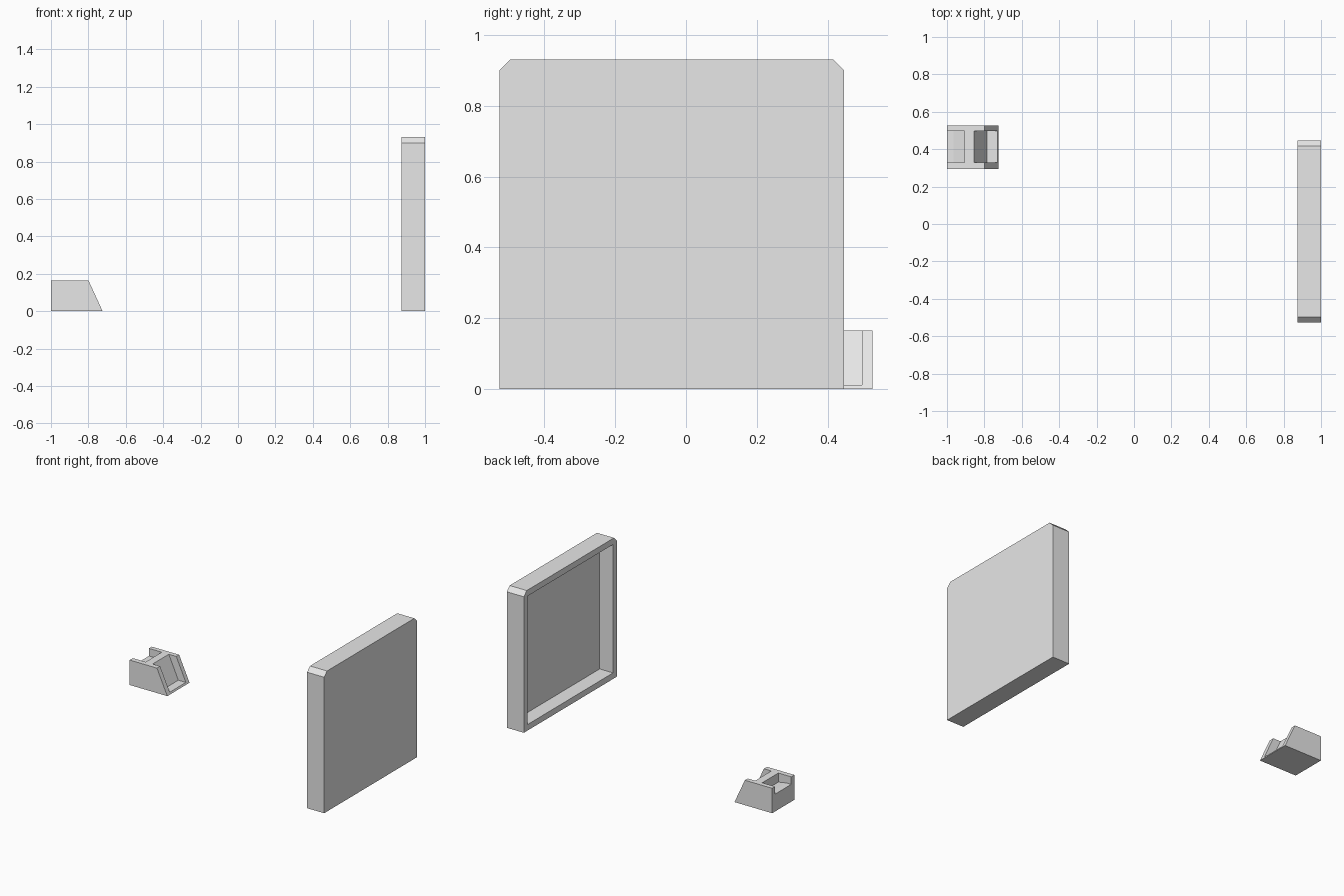
import bpy
import bmesh
from mathutils import Vector

if "Cube" in bpy.data.objects:
    bpy.data.objects.remove(bpy.data.objects["Cube"])

grey = bpy.data.materials.new("light_grey")
grey.diffuse_color = (0.8, 0.8, 0.8, 1)
grey.use_nodes = True
grey.node_tree.nodes["Principled BSDF"].inputs["Base Color"].default_value = grey.diffuse_color


def prism(name, profile, axis, lo, hi):
    """Extrude a closed profile along x (points are y, z) or along y (points are x, z)."""
    place = (lambda p: (lo, p[0], p[1])) if axis == "x" else (lambda p: (p[0], lo, p[1]))
    step = Vector((hi - lo, 0, 0)) if axis == "x" else Vector((0, hi - lo, 0))
    bm = bmesh.new()
    face = bm.faces.new([bm.verts.new(place(p)) for p in profile])
    grown = bmesh.ops.extrude_face_region(bm, geom=[face], use_keep_orig=True)["geom"]
    bmesh.ops.translate(bm, vec=step, verts=[g for g in grown if isinstance(g, bmesh.types.BMVert)])
    bmesh.ops.recalc_face_normals(bm, faces=bm.faces[:])
    mesh = bpy.data.meshes.new(name)
    bm.to_mesh(mesh)
    bm.free()
    mesh.materials.append(grey)
    obj = bpy.data.objects.new(name, mesh)
    bpy.context.collection.objects.link(obj)
    return obj


def cut(target, cutter):
    """Subtract the cutter and remove it afterwards."""
    cutter.hide_render = True
    mod = target.modifiers.new("cut", "BOOLEAN")
    mod.operation = "DIFFERENCE"
    mod.solver = "EXACT"
    mod.object = cutter
    bpy.context.view_layer.objects.active = target
    bpy.ops.object.modifier_apply(modifier=mod.name)
    bpy.data.objects.remove(cutter)


# Upright panel with clipped top corners
y0, y1, top, c = -0.527, 0.446, 0.93, 0.03
panel = prism("panel", [(y0, 0), (y1, 0), (y1, top - c), (y1 - c, top),
                        (y0 + c, top), (y0, top - c)], "x", 0.875, 1.0)

# Shallow tray recess in the inner side of the panel
b = 0.04
cut(panel, prism("panel_recess", [(y0 + b, b), (y1 - b, b), (y1 - b, top - b),
                                  (y0 + b, top - b)], "x", 0.8, 0.973))

# Small wedge block with a sloping side
block = prism("wedge_block", [(-1, 0), (-0.724, 0), (-0.80, 0.165), (-1, 0.165)],
              "y", 0.295, 0.527)

# Pocket in the sloping side, with a back wall parallel to the slope
cut(block, prism("slope_pocket", [(-0.785, 0.012), (-0.6, 0.012), (-0.6, 0.275),
                                  (-0.905, 0.275)], "y", 0.328, 0.497))

# Notch at the other end, its floor dipping slightly inward
cut(block, prism("end_notch", [(-1.1, 0.115), (-0.965, 0.115), (-0.906, 0.105),
                               (-0.906, 0.3), (-1.1, 0.3)], "y", 0.328, 0.497))
